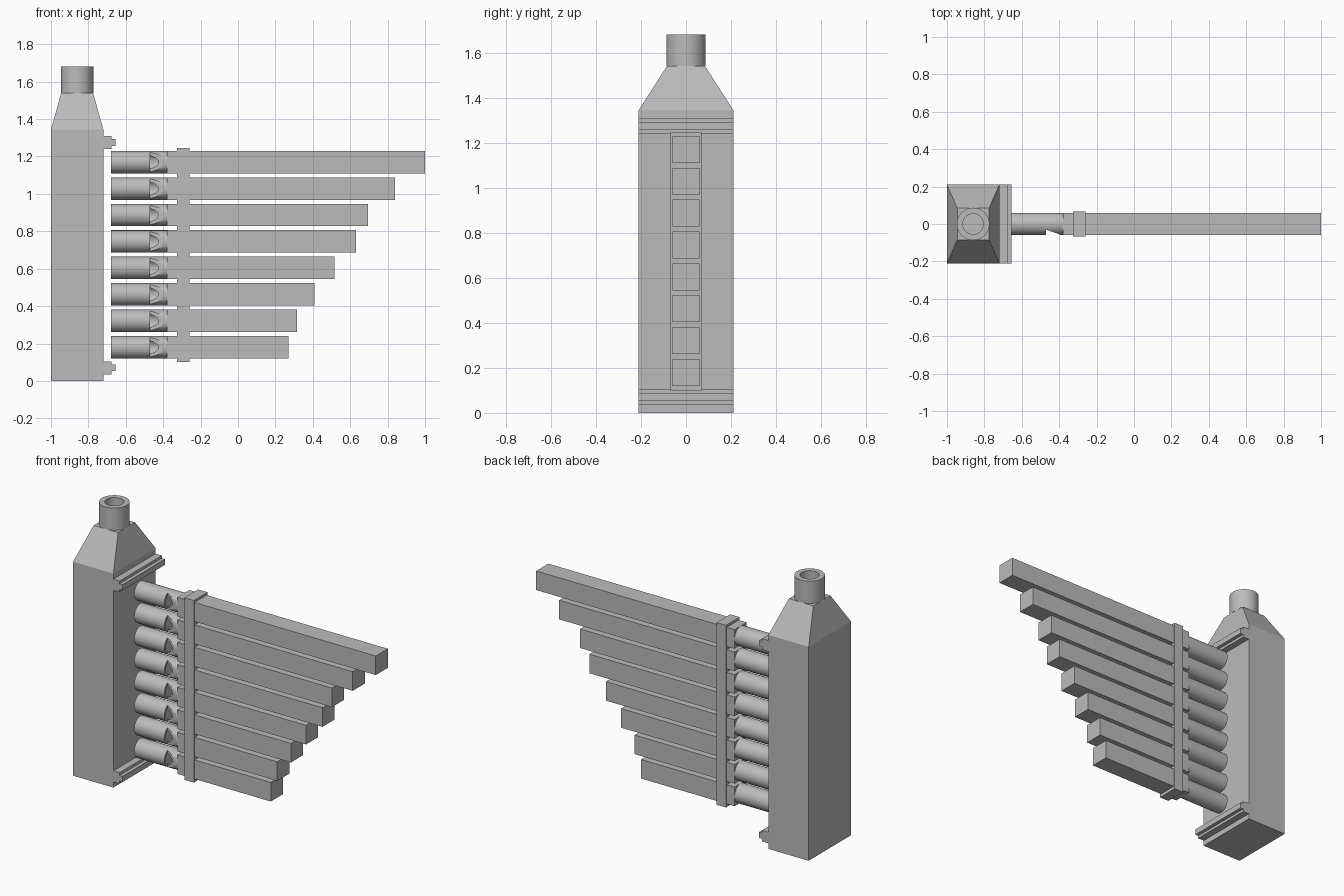
import bpy, bmesh, math
from mathutils import Matrix

if "Cube" in bpy.data.objects:
    bpy.data.objects.remove(bpy.data.objects["Cube"], do_unlink=True)

grey = bpy.data.materials.new("plain grey")
grey.use_nodes = True
COLOUR = (0.5, 0.5, 0.5, 1)
grey.diffuse_color = COLOUR
grey.node_tree.nodes["Principled BSDF"].inputs["Base Color"].default_value = COLOUR


def finish(name, bm, smooth=False):
    bmesh.ops.recalc_face_normals(bm, faces=bm.faces)
    mesh = bpy.data.meshes.new(name)
    bm.to_mesh(mesh)
    bm.free()
    mesh.materials.append(grey)
    obj = bpy.data.objects.new(name, mesh)
    bpy.context.scene.collection.objects.link(obj)
    if smooth:
        shade(obj)
    return obj


def shade(obj):
    bpy.ops.object.select_all(action='DESELECT')
    obj.select_set(True)
    bpy.context.view_layer.objects.active = obj
    bpy.ops.object.shade_smooth_by_angle(angle=math.radians(35))


def box(name, x0, x1, y0, y1, z0, z1):
    bm = bmesh.new()
    bmesh.ops.create_cube(bm, size=1)
    for v in bm.verts:
        v.co = (x1 if v.co.x > 0 else x0, y1 if v.co.y > 0 else y0, z1 if v.co.z > 0 else z0)
    return finish(name, bm)


def prism(name, points, axis, start, end):
    """Extrude a profile; points are (x, z) along y, or (x, y) along z."""
    bm = bmesh.new()
    place = (lambda a, b: (a, start, b)) if axis == 'y' else (lambda a, b: (a, b, start))
    face = bm.faces.new([bm.verts.new(place(a, b)) for a, b in points])
    new = bmesh.ops.extrude_face_region(bm, geom=[face])["geom"]
    move = (0, end - start, 0) if axis == 'y' else (0, 0, end - start)
    bmesh.ops.translate(bm, vec=move, verts=[g for g in new if isinstance(g, bmesh.types.BMVert)])
    return finish(name, bm)


def rod(name, radius, x0, x1, z):
    bm = bmesh.new()
    bmesh.ops.create_cone(bm, cap_ends=True, segments=48, radius1=radius, radius2=radius,
                          depth=x1 - x0,
                          matrix=Matrix.Translation(((x0 + x1) / 2, 0, z)) @ Matrix.Rotation(math.pi / 2, 4, 'Y'))
    return finish(name, bm)


def cut(obj, cutter):
    cutter.hide_render = True
    cutter.hide_set(True)
    mod = obj.modifiers.new("cut", 'BOOLEAN')
    mod.operation = 'DIFFERENCE'
    mod.solver = 'EXACT'
    mod.object = cutter
    bpy.ops.object.select_all(action='DESELECT')
    bpy.context.view_layer.objects.active = obj
    obj.select_set(True)
    bpy.ops.object.modifier_apply(modifier=mod.name)
    bpy.data.objects.remove(cutter, do_unlink=True)


# Wind chest with sloping shoulders
CX = -0.86
bm = bmesh.new()
rings = []
for hx, hy, z in ((0.14, 0.21, 0), (0.14, 0.21, 1.345), (0.085, 0.085, 1.54)):
    rings.append([bm.verts.new((CX + sx * hx, sy * hy, z))
                  for sx, sy in ((-1, -1), (1, -1), (1, 1), (-1, 1))])
for low, high in zip(rings, rings[1:]):
    for i in range(4):
        j = (i + 1) % 4
        bm.faces.new((low[i], low[j], high[j], high[i]))
bm.faces.new(rings[0])
bm.faces.new(rings[-1])
finish("wind_chest", bm)

# Hollow neck, spun from its wall profile
bm = bmesh.new()
wall = [bm.verts.new((CX + r, 0, z))
        for r, z in ((0, 1.545), (0.055, 1.545), (0.055, 1.68), (0.087, 1.68), (0.087, 1.54), (0, 1.54))]
edges = [bm.edges.new(pair) for pair in zip(wall, wall[1:])]
bmesh.ops.spin(bm, geom=wall + edges, cent=(CX, 0, 0), axis=(0, 0, 1),
               angle=2 * math.pi, steps=48)
bmesh.ops.remove_doubles(bm, verts=bm.verts, dist=0.0005)
finish("neck", bm, smooth=True)

# Stepped rails above and below the pipes
for name, mid in (("upper_rail", 1.275), ("lower_rail", 0.07)):
    half = [(-0.72, 0.035), (-0.677, 0.035), (-0.677, 0.018), (-0.655, 0.018)]
    outline = [(x, mid + h) for x, h in half] + [(x, mid - h) for x, h in reversed(half)]
    prism(name, outline, 'y', -0.21, 0.21)

# Eight pipes: round foot with a bevelled mouth, then a square body
for i, end in enumerate((0.27, 0.315, 0.41, 0.515, 0.63, 0.695, 0.84, 1.0)):
    z = 0.18 + i * 0.1414
    box(f"pipe_body_{i + 1}", -0.38, end, -0.06, 0.06, z - 0.06, z + 0.06)
    foot = rod(f"pipe_foot_{i + 1}", 0.06, -0.68, -0.38, z)
    cut(foot, rod("bore_cutter", 0.046, -0.475, -0.385, z))
    mouth = [(-0.47, -0.03), (-0.385, -0.06), (-0.385, -0.1), (-0.47, -0.1)]
    cut(foot, prism("mouth_cutter", mouth, 'z', z - 0.08, z + 0.08))
    shade(foot)

# Upright band holding the pipes together
box("pipe_band", -0.325, -0.26, -0.068, 0.068, 0.1, 1.245)
